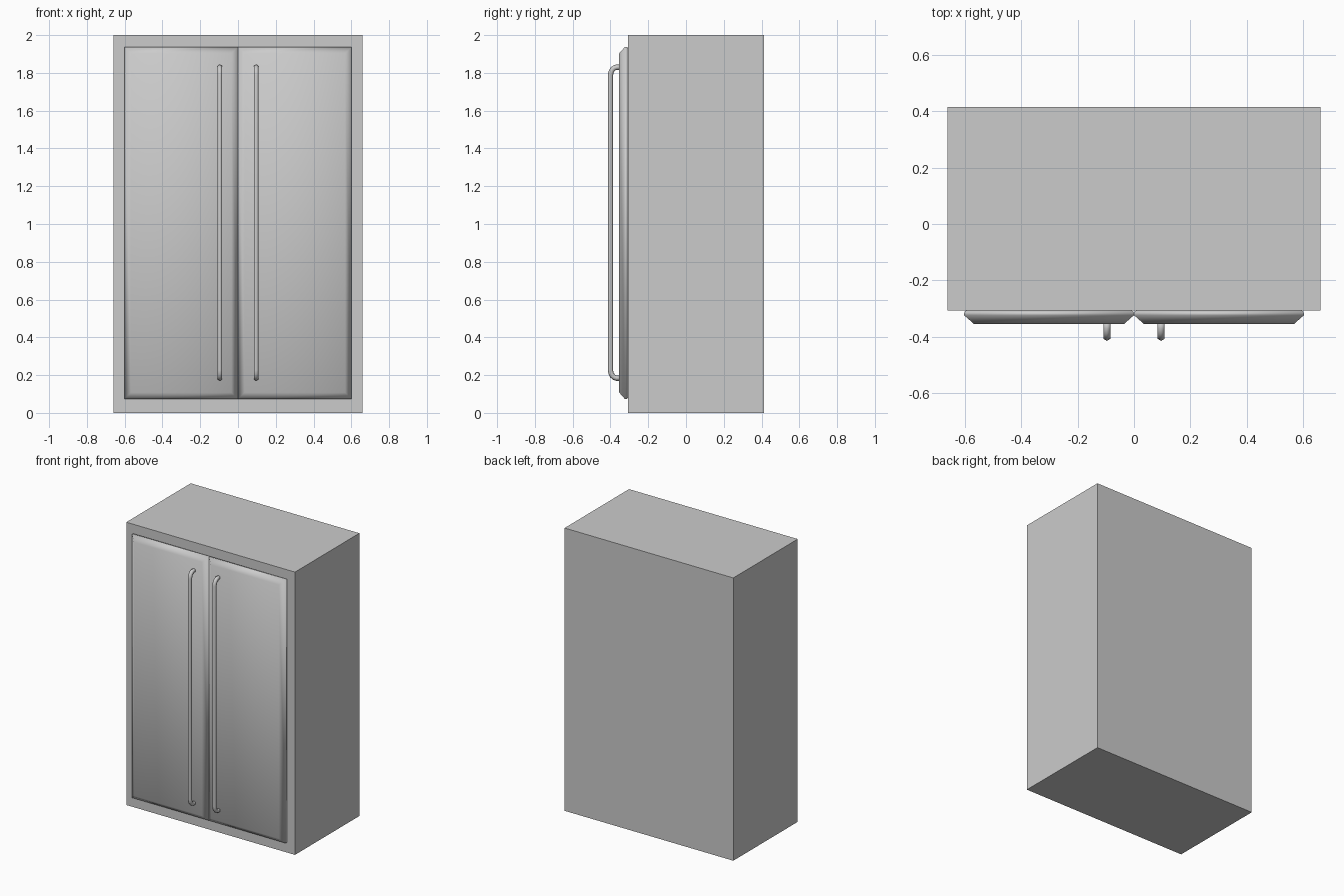
import bpy, bmesh, math
from mathutils import Vector

if "Cube" in bpy.data.objects:
    bpy.data.objects.remove(bpy.data.objects["Cube"])


def finish(bm, name, smooth):
    bmesh.ops.recalc_face_normals(bm, faces=bm.faces)
    for f in bm.faces:
        f.smooth = smooth
    me = bpy.data.meshes.new(name)
    bm.to_mesh(me)
    bm.free()
    ob = bpy.data.objects.new(name, me)
    bpy.context.collection.objects.link(ob)
    return ob


def loft(name, rings, smooth=True):
    """Skin a list of closed point rings and cap both ends."""
    bm = bmesh.new()
    loops = [[bm.verts.new(p) for p in ring] for ring in rings]
    for a, b in zip(loops, loops[1:]):
        for i in range(len(a)):
            j = (i + 1) % len(a)
            bm.faces.new((a[i], a[j], b[j], b[i]))
    bm.faces.new(loops[0])
    bm.faces.new(loops[-1])
    return finish(bm, name, smooth)


def rect(x0, x1, z0, z1, y, inset=0.0):
    x0, x1, z0, z1 = x0 + inset, x1 - inset, z0 + inset, z1 - inset
    return [(x0, y, z0), (x1, y, z0), (x1, y, z1), (x0, y, z1)]


BACK, FRONT = 0.414, -0.306

# Cabinet body
loft("cabinet_body", [rect(-0.66, 0.66, 0, 2, FRONT), rect(-0.66, 0.66, 0, 2, BACK)], False)

# Door section (depth, inset) and handle path (y, z), mirrored about mid height
door_profile = [(FRONT, 0.008), (-0.312, 0.001), (-0.323, 0.0), (-0.354, 0.035)]
half_path = [(-0.345, 0.184), (-0.368, 0.184), (-0.380, 0.188),
             (-0.390, 0.197), (-0.397, 0.210), (-0.400, 0.226)]
MID_Z = 1.007
path = [Vector((0, y, z)) for y, z in half_path]
path += [Vector((0, p.y, 2 * MID_Z - p.z)) for p in reversed(path)]


def handle_rings(x, r=0.014, sides=6):
    rings = []
    for i, p in enumerate(path):
        t = (path[min(i + 1, len(path) - 1)] - path[max(i - 1, 0)]).normalized()
        n = Vector((0, -t.z, t.y))
        rings.append([p + Vector((x, 0, 0))
                      + n * r * math.cos(math.tau * k / sides)
                      + Vector((r * math.sin(math.tau * k / sides), 0, 0))
                      for k in range(sides)])
    return rings


# Pair of doors with long bar handles
for side, s in (("left", -1), ("right", 1)):
    x0, x1 = sorted((0.0, 0.602 * s))
    loft(side + "_door", [rect(x0, x1, 0.073, 1.938, y, i) for y, i in door_profile])
    loft(side + "_handle", handle_rings(0.096 * s))
